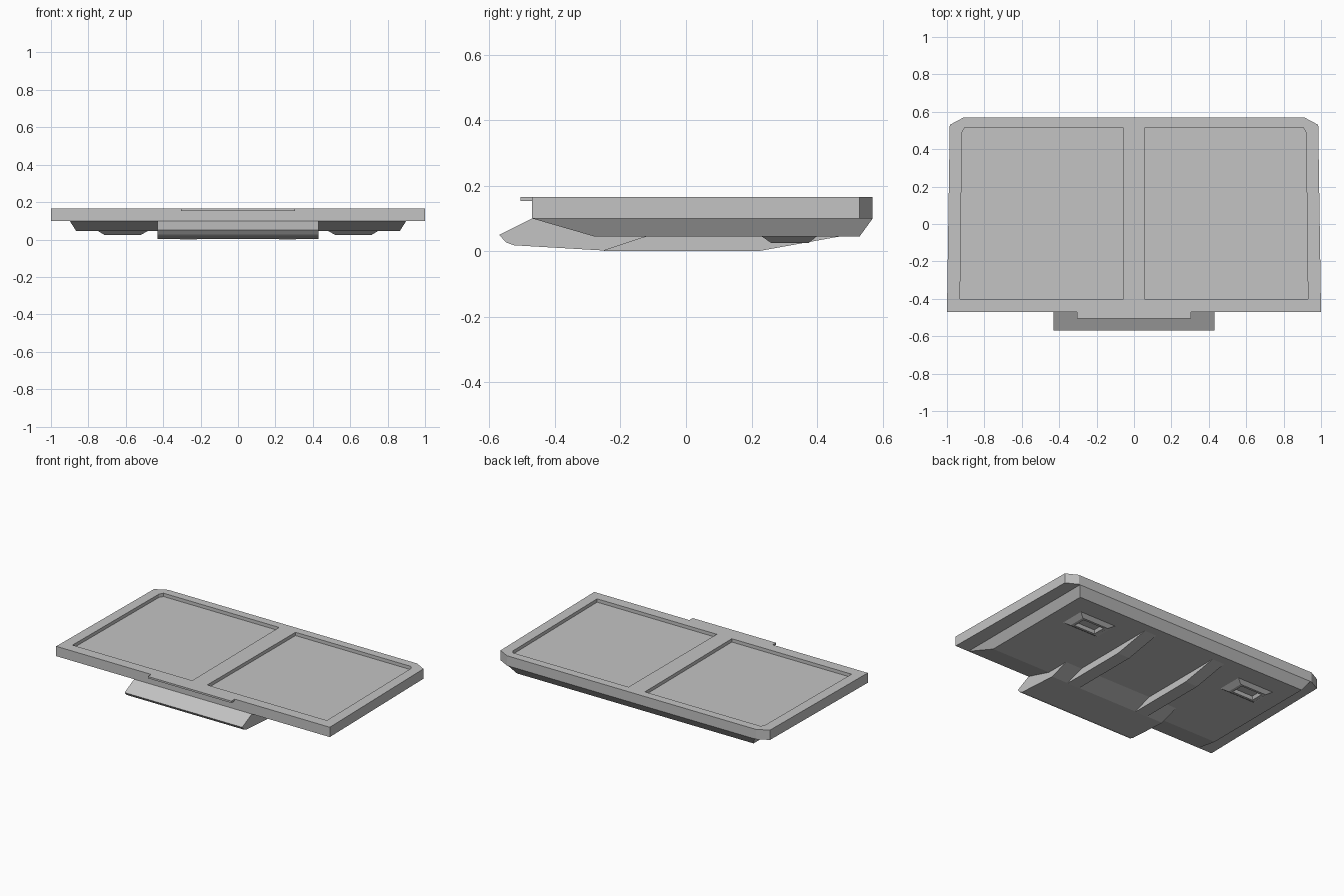
import bpy
import bmesh

if "Cube" in bpy.data.objects:
    bpy.data.objects.remove(bpy.data.objects["Cube"])

grey = bpy.data.materials.new("plain grey")
grey.diffuse_color = (0.55, 0.55, 0.55, 1)
grey.use_nodes = True
grey.node_tree.nodes["Principled BSDF"].inputs["Base Color"].default_value = grey.diffuse_color


def loft(name, rings):
    """Solid skinned through matching rings of points, capped at both ends."""
    bm = bmesh.new()
    loops = [[bm.verts.new(p) for p in ring] for ring in rings]
    n = len(loops[0])
    for a, b in zip(loops, loops[1:]):
        for i in range(n):
            j = (i + 1) % n
            bm.faces.new((a[i], a[j], b[j], b[i]))
    bm.faces.new(loops[0])
    bm.faces.new(loops[-1])
    bmesh.ops.recalc_face_normals(bm, faces=bm.faces)
    mesh = bpy.data.meshes.new(name)
    bm.to_mesh(mesh)
    bm.free()
    mesh.materials.append(grey)
    obj = bpy.data.objects.new(name, mesh)
    bpy.context.collection.objects.link(obj)
    return obj


def plate(name, outline, z0, z1):
    return loft(name, [[(x, y, z) for x, y in outline] for z in (z0, z1)])


def side_profile(name, profile, x0, x1):
    return loft(name, [[(x, y, z) for y, z in profile] for x in (x0, x1)])


def rect(x0, x1, y0, y1, z):
    return [(x0, y0, z), (x1, y0, z), (x1, y1, z), (x0, y1, z)]


def cut(obj, cutter):
    mod = obj.modifiers.new("recess", 'BOOLEAN')
    mod.operation = 'DIFFERENCE'
    mod.solver = 'EXACT'
    mod.object = cutter
    bpy.context.view_layer.update()
    deps = bpy.context.evaluated_depsgraph_get()
    mesh = bpy.data.meshes.new_from_object(obj.evaluated_get(deps))
    obj.modifiers.clear()
    obj.data = mesh
    bpy.data.objects.remove(cutter)


# Tray slab with clipped back corners
half = [(1.0, -0.47), (0.985, 0.53), (0.91, 0.57)]
tray = plate("tray", half + [(-x, y) for x, y in reversed(half)], 0.10, 0.165)

# Two shallow recesses in the top
panel = [(0.055, -0.40), (0.93, -0.40), (0.92, 0.49), (0.905, 0.515), (0.06, 0.515)]
for s in (1, -1):
    cut(tray, plate("recess_cutter", [(s * x, y) for x, y in panel], 0.143, 0.20))

# Small lip on the front edge
plate("front_lip", [(-0.305, -0.505), (0.305, -0.505), (0.305, -0.46), (-0.305, -0.46)],
      0.153, 0.165)

# Tapered underside
loft("underside", [rect(-0.90, 0.90, -0.47, 0.57, 0.10),
                   rect(-0.865, 0.865, -0.28, 0.53, 0.045)])

# Wide foot scooping out at the front
side_profile("front_foot", [(-0.47, 0.10), (-0.57, 0.05), (-0.55, 0.027), (-0.525, 0.018),
                            (-0.25, 0.002), (-0.12, 0.045), (-0.12, 0.06), (-0.28, 0.06)],
             -0.43, 0.43)

for s, side in ((1, "right"), (-1, "left")):
    # Runner rib fading into the underside at the back
    side_profile(side + "_runner", [(-0.25, 0.0), (0.22, 0.0), (0.47, 0.045),
                                    (0.47, 0.06), (-0.25, 0.06)], s * 0.22, s * 0.31)
    # Bevelled pad with a sunken socket
    loft(side + "_pad", [rect(s * 0.48, s * 0.75, 0.23, 0.40, 0.046),
                         rect(s * 0.52, s * 0.715, 0.26, 0.375, 0.025),
                         rect(s * 0.54, s * 0.695, 0.275, 0.36, 0.025),
                         rect(s * 0.55, s * 0.685, 0.285, 0.35, 0.044)])
